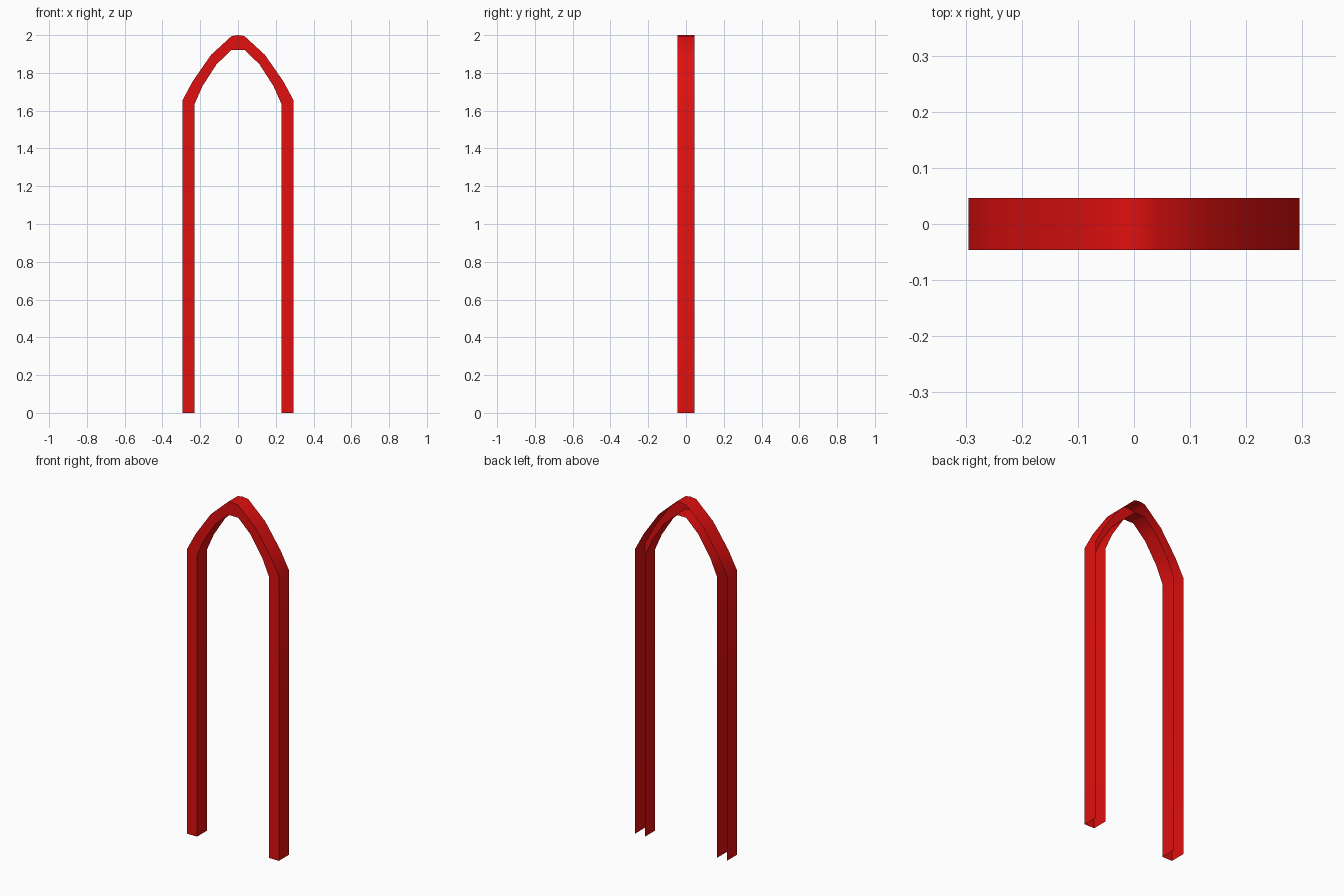
import bpy, bmesh, math

if "Cube" in bpy.data.objects:
    bpy.data.objects.remove(bpy.data.objects["Cube"])

DEPTH = 0.046  # half of the frame's depth

# Right half of the pointed arch, foot to crown (x, z)
outer = [(0.295, 0), (0.295, 1.653), (0.24, 1.755), (0.143, 1.895), (0.034, 1.995), (0, 2.0)]
inner = [(0.231, 0), (0.231, 1.633), (0.188, 1.73), (0.114, 1.845), (0.034, 1.922), (0, 1.922)]


def full(half):
    """Mirror a half profile into a complete arch, right foot to left foot."""
    return half + [(-x, z) for x, z in reversed(half[:-1])]


# Thin channel: outer wall, front face and inner wall, open at back and feet
bm = bmesh.new()
rows = []
for (ox, oz), (ix, iz) in zip(full(outer), full(inner)):
    section = [(ox, DEPTH, oz), (ox, -DEPTH, oz), (ix, -DEPTH, iz), (ix, DEPTH, iz)]
    rows.append([bm.verts.new(p) for p in section])
for a, b in zip(rows, rows[1:]):
    for k in range(3):
        bm.faces.new((a[k], b[k], b[k + 1], a[k + 1]))

# Make the outer walls face outwards
bm.normal_update()
bm.faces.ensure_lookup_table()
if bm.faces[0].normal.x < 0:
    bmesh.ops.reverse_faces(bm, faces=bm.faces[:])

mesh = bpy.data.meshes.new("arch_frame")
bm.to_mesh(mesh)
bm.free()
frame = bpy.data.objects.new("arch_frame", mesh)
bpy.context.collection.objects.link(frame)

# Red paint
red = bpy.data.materials.new("red_paint")
red.diffuse_color = (0.75, 0.005, 0.005, 1)
red.use_nodes = True
red.node_tree.nodes["Principled BSDF"].inputs["Base Color"].default_value = red.diffuse_color
mesh.materials.append(red)

# Smooth along the arch, sharp at the channel corners
bpy.context.view_layer.objects.active = frame
frame.select_set(True)
bpy.ops.object.shade_smooth_by_angle(angle=math.radians(50))
